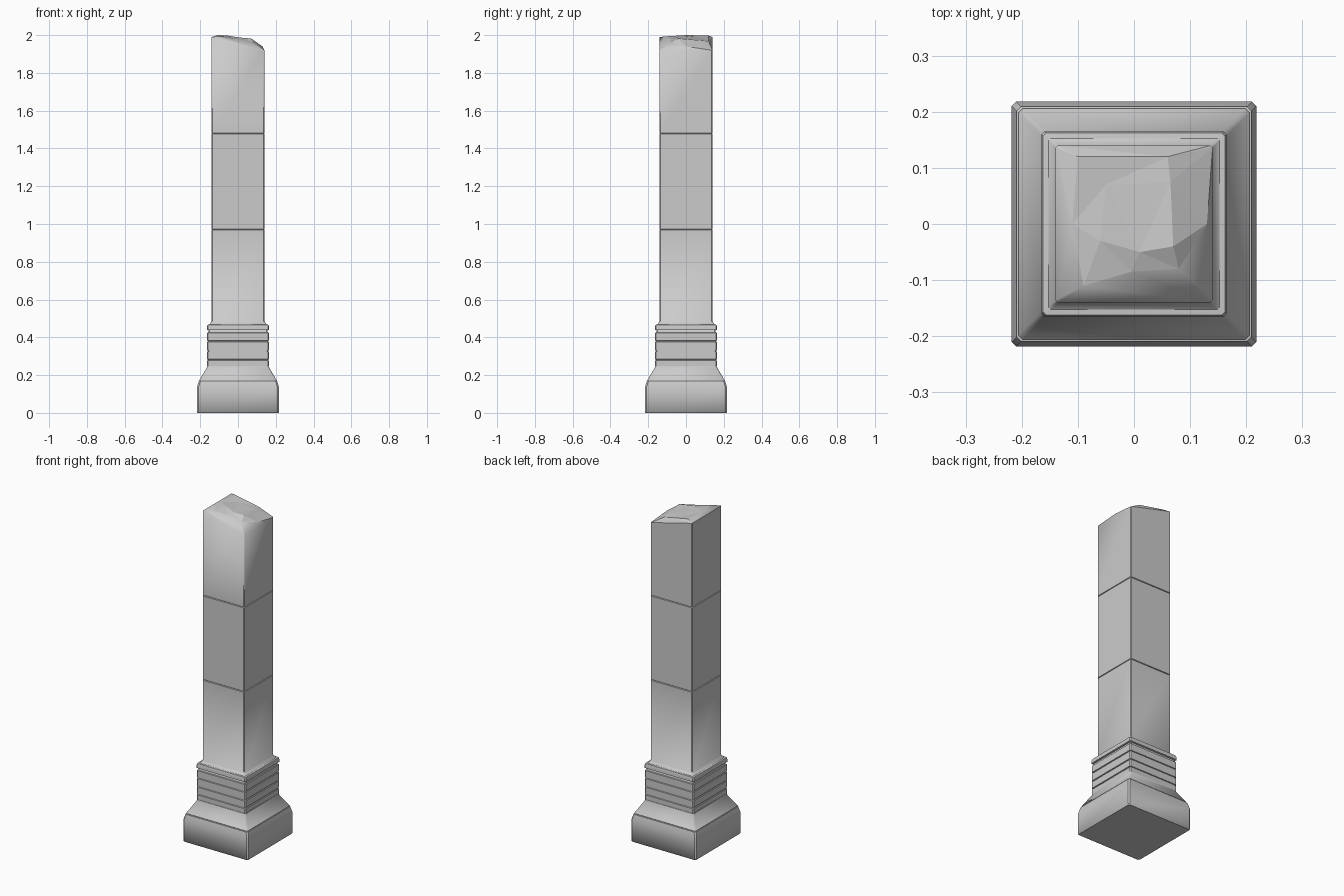
import bpy, bmesh, math
from mathutils import Vector
from mathutils.geometry import delaunay_2d_cdt

if "Cube" in bpy.data.objects:
    bpy.data.objects.remove(bpy.data.objects["Cube"], do_unlink=True)

stone = bpy.data.materials.new("grey_stone")
stone.use_nodes = True
stone.diffuse_color = (0.6, 0.6, 0.6, 1)
bsdf = stone.node_tree.nodes["Principled BSDF"]
bsdf.inputs["Base Color"].default_value = stone.diffuse_color
bsdf.inputs["Roughness"].default_value = 0.8


def square(half, chamfer):
    """Corner points of a square with chamfered corners, counter-clockwise."""
    pts = []
    for k in range(4):
        c, s = [(1, 0), (0, 1), (-1, 0), (0, -1)][k]
        for x, y in ((half, half - chamfer), (half - chamfer, half)):
            pts.append((x * c - y * s, x * s + y * c))
    return pts


def loft(bm, profile, chamfer, cap_top=True):
    """Stack square rings along a (half width, height) profile."""
    rings = [[bm.verts.new((x, y, z)) for x, y in square(h, chamfer)]
             for h, z in profile]
    for a, b in zip(rings, rings[1:]):
        for i in range(8):
            j = (i + 1) % 8
            bm.faces.new((a[i], a[j], b[j], b[i]))
    bm.faces.new(rings[0][::-1])
    if cap_top:
        bm.faces.new(rings[-1])
    return rings[-1]


def finish(name, bm):
    mesh = bpy.data.meshes.new(name)
    bm.to_mesh(mesh)
    bm.free()
    ob = bpy.data.objects.new(name, mesh)
    bpy.context.collection.objects.link(ob)
    mesh.materials.append(stone)
    bpy.ops.object.select_all(action='DESELECT')
    ob.select_set(True)
    bpy.context.view_layer.objects.active = ob
    bpy.ops.object.shade_smooth_by_angle(angle=math.radians(40))
    return ob


def part(name, profile, chamfer):
    bm = bmesh.new()
    loft(bm, profile, chamfer)
    return finish(name, bm)


# Plinth: upright block, soft shoulder, fine groove, then a slope
part("plinth", [(.214, 0), (.218, .005), (.218, .13), (.209, .165),
                (.205, .166), (.205, .169), (.206, .17), (.165, .24),
                (.165, .25)], .008)

# Necking: stacked bands split by narrow grooves, with a lip on top
bands = [(.24, .279), (.282, .326), (.329, .378), (.381, .426)]
necking = []
for low, high in bands:
    necking += [(.158, low), (.163, low + .002), (.163, high - .002), (.158, high)]
necking += [(.155, .438), (.165, .44), (.165, .456), (.162, .466), (.15, .468)]
part("necking", necking, .005)

# Shaft: two whole blocks, the lowest with a flared foot
H, G = .14, .137
part("lower_block", [(.16, .46), (.15, .47), (H, .485), (H, .967), (G, .97)], .004)
part("middle_block", [(G, .97), (H, .973), (H, 1.477), (G, 1.48)], .004)

# Broken block: slanted rim closed by an irregular fractured surface
bm = bmesh.new()
rim = loft(bm, [(G, 1.48), (H, 1.483), (H, 1.9)], .004, cap_top=False)
for v in rim:
    v.co.z = 1.955 - .25 * v.co.x
chips = [(-.10, .12, 1.998), (-.05, .07, 1.988), (.06, .12, 1.967),
         (.065, .075, 1.972), (.13, 0, 1.94), (.07, -.04, 1.982),
         (.08, -.08, 1.963), (.01, -.05, 1.987), (-.005, -.085, 1.98),
         (-.06, -.03, 1.998), (-.09, -.11, 1.993), (-.11, 0, 2.0)]
top = rim + [bm.verts.new(p) for p in chips]
flat = [Vector((v.co.x, v.co.y)) for v in top]
edges = [(i, (i + 1) % 8) for i in range(8)]
_, _, tris, origin, _, _ = delaunay_2d_cdt(flat, edges, [], 1, 1e-6)
for t in tris:
    bm.faces.new([top[origin[i][0]] for i in t])
bmesh.ops.recalc_face_normals(bm, faces=bm.faces)
broken = finish("broken_block", bm).data


# Keep chips faceted, but let the worn front and right rims blend into the walls
def worn(i):
    co = broken.vertices[i].co
    return co.z > 1.9 and (co.y < -.135 or (co.x > .135 and co.y < .1))


for f in broken.polygons:
    if f.normal.z > .3 and not any(worn(i) for i in f.vertices):
        f.use_smooth = False
for e in broken.edges:
    if all(worn(i) for i in e.vertices):
        e.use_edge_sharp = False
